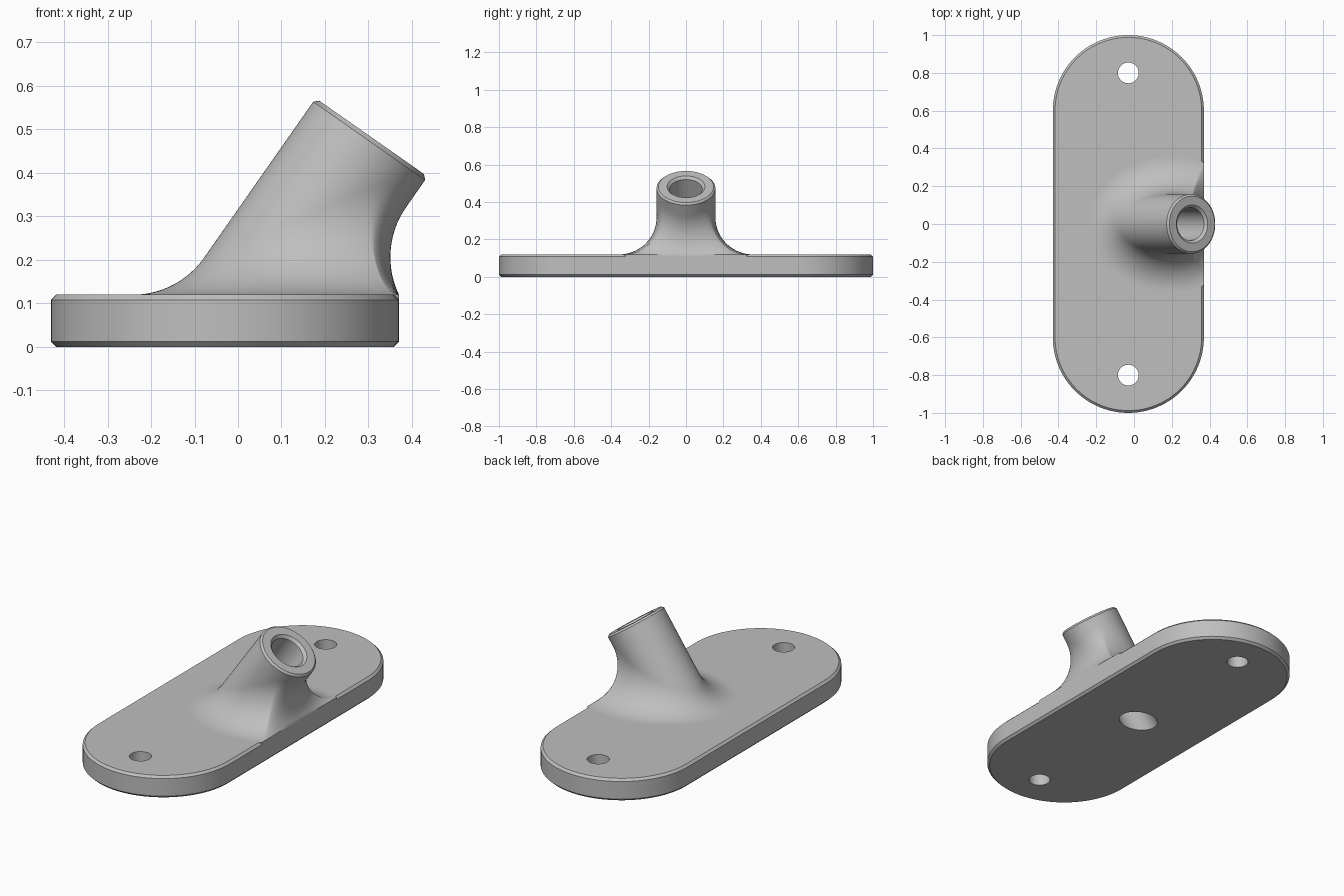
import bpy, bmesh, math
from mathutils import Vector

cube = bpy.data.objects.get("Cube")
if cube:
    bpy.data.objects.remove(cube, do_unlink=True)

# Main dimensions
CX, PLATE_R, PLATE_Y, TOP, CH = -0.03, 0.4, 0.6, 0.12, 0.012
TUBE_R, BORE_R, LENGTH, FILLET = 0.157, 0.087, 0.588, 0.2
TILT = math.radians(35)
S, C = math.sin(TILT), math.cos(TILT)
ORIGIN = Vector((CX, 0, 0))
AXIS = Vector((S, 0, C))
SEG, ARC = 128, 20

grey = bpy.data.materials.new("plain grey")
grey.use_nodes = True
grey.diffuse_color = (0.52, 0.52, 0.52, 1)
for node in grey.node_tree.nodes:
    if node.type == 'BSDF_PRINCIPLED':
        node.inputs["Base Color"].default_value = grey.diffuse_color
        node.inputs["Roughness"].default_value = 0.6


def loft(name, rings, wrap=False):
    """Skin equal closed rings; cap both ends, or join the last to the first."""
    bm = bmesh.new()
    loops = [[bm.verts.new(p) for p in ring] for ring in rings]
    pairs = list(zip(loops, loops[1:]))
    if wrap:
        pairs.append((loops[-1], loops[0]))
    else:
        bm.faces.new(loops[0])
        bm.faces.new(loops[-1])
    n = len(rings[0])
    for a, b in pairs:
        for i in range(n):
            j = (i + 1) % n
            bm.faces.new((a[i], a[j], b[j], b[i]))
    bmesh.ops.recalc_face_normals(bm, faces=bm.faces)
    mesh = bpy.data.meshes.new(name)
    bm.to_mesh(mesh)
    bm.free()
    mesh.materials.append(grey)
    obj = bpy.data.objects.new(name, mesh)
    bpy.context.collection.objects.link(obj)
    return obj


def activate(obj):
    bpy.ops.object.select_all(action='DESELECT')
    obj.select_set(True)
    bpy.context.view_layer.objects.active = obj


def plate_ring(inset, z, n=48):
    """Rounded-end outline of the plate."""
    pts = []
    for side in (1, -1):
        for i in range(n + 1):
            a = math.pi * i / n
            r = PLATE_R - inset
            pts.append(Vector((CX + side * r * math.cos(a),
                               side * (PLATE_Y + r * math.sin(a)), z)))
    return pts


angles = [2 * math.pi * i / SEG for i in range(SEG)]


def radial(a):
    """Unit vector square to the tilted tube axis."""
    return Vector((C * math.cos(a), math.sin(a), -S * math.cos(a)))


def tube_ring(r, t):
    return [ORIGIN + AXIS * t + radial(a) * r for a in angles]


# Base plate with chamfered rims
plate = loft("base_plate", [plate_ring(CH, 0), plate_ring(0, CH),
                            plate_ring(0, TOP - CH), plate_ring(CH, TOP)])

# Holes: two upright screw holes and the tilted bore
cutters = [loft("bore_cutter", [tube_ring(BORE_R, -0.2), tube_ring(BORE_R, 0.4)])]
for y in (-0.8, 0.8):
    cutters.append(loft("screw_hole_cutter", [
        [Vector((CX + 0.055 * math.cos(a), y + 0.055 * math.sin(a), z))
         for a in angles[::2]] for z in (-0.1, 0.3)]))
for cutter in cutters:
    cutter.hide_render = True
    activate(plate)
    mod = plate.modifiers.new("hole", 'BOOLEAN')
    mod.operation = 'DIFFERENCE'
    mod.solver = 'EXACT'
    mod.object = cutter
    bpy.ops.object.modifier_apply(modifier=mod.name)
    bpy.data.objects.remove(cutter, do_unlink=True)

# Fillet: arc of a ball rolling against the tube and the plate top,
# or against the plate's long edge where the top runs out
EDGE_X = CX + PLATE_R


def fillet_arc(a):
    n = radial(a)
    start = ORIGIN + n * (TUBE_R + FILLET)
    centre = start + AXIS * ((TOP + FILLET - start.z) / C)
    if centre.x > EDGE_X:
        d = start - Vector((EDGE_X, start.y, TOP))
        da = d.dot(AXIS)
        centre = start + AXIS * (-da + math.sqrt(da * da - d.length_squared + FILLET ** 2))
    foot = Vector((min(centre.x, EDGE_X), centre.y, TOP))
    low = (foot - centre).normalized()
    arc = [centre + low.slerp(-n, k / ARC) * FILLET for k in range(ARC + 1)]
    return [Vector((foot.x, foot.y, TOP - CH))] + arc


# Tilted socket: fillet, tube, chamfered mouth, bore wall
rings = [list(r) for r in zip(*[fillet_arc(a) for a in angles])]
rings += [tube_ring(TUBE_R, LENGTH - 0.01), tube_ring(TUBE_R - 0.01, LENGTH),
          tube_ring(BORE_R + 0.014, LENGTH), tube_ring(BORE_R, LENGTH - 0.014)]
rings.append([ORIGIN + radial(a) * BORE_R
              + AXIS * ((TOP + BORE_R * S * math.cos(a)) / C) for a in angles])
socket = loft("angled_socket", rings, wrap=True)

for obj in (plate, socket):
    activate(obj)
    bpy.ops.object.shade_smooth_by_angle(angle=math.radians(30))
